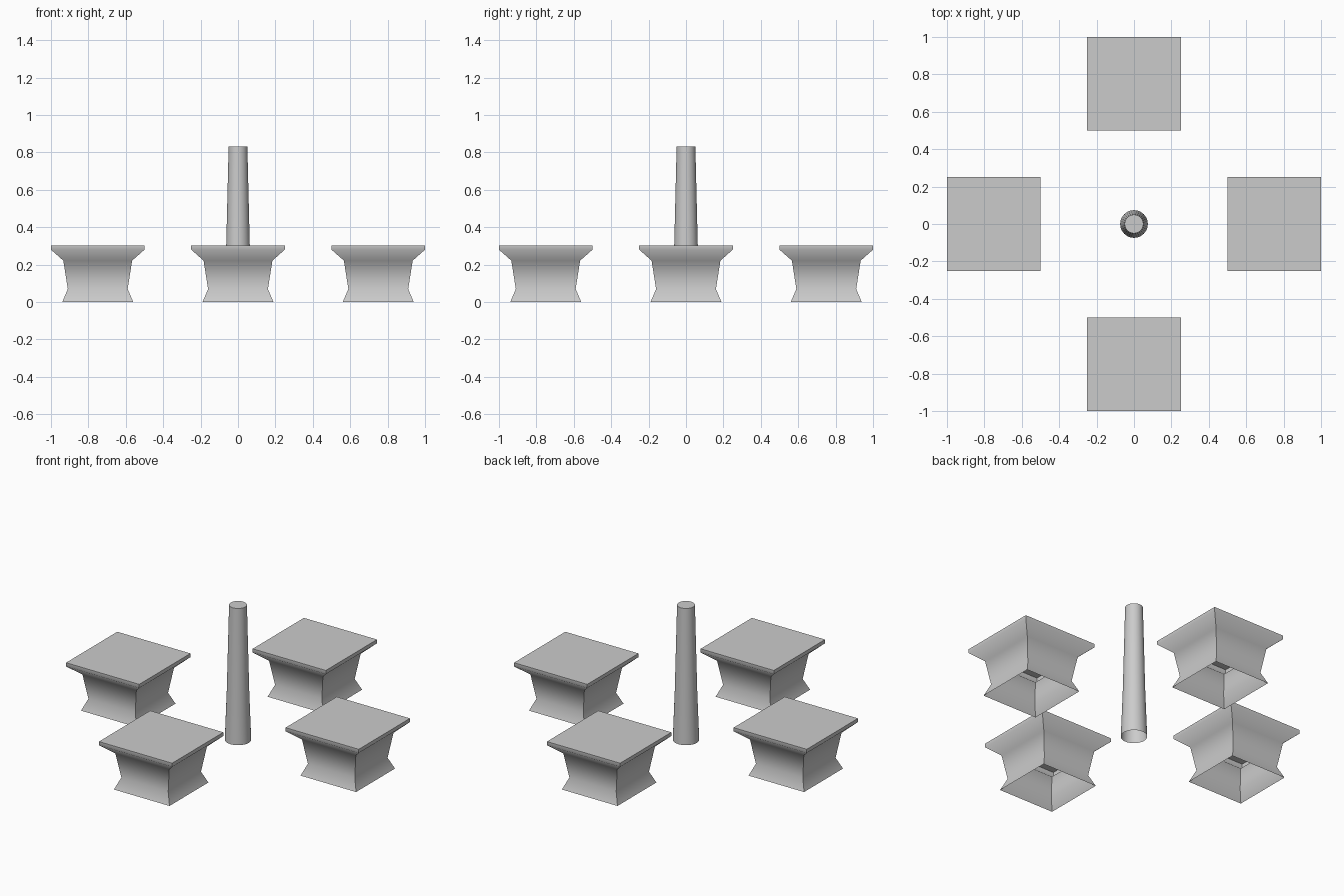
import bpy, bmesh, math

if "Cube" in bpy.data.objects:
    bpy.data.objects.remove(bpy.data.objects["Cube"])


def lathe(name, profile, sides, turn, location, angle):
    """Stack regular rings (radius, z), cap the top, leave the underside open."""
    bm = bmesh.new()
    rings = []
    for r, z in profile:
        rings.append([bm.verts.new((r * math.cos(turn + math.tau * i / sides),
                                    r * math.sin(turn + math.tau * i / sides), z))
                      for i in range(sides)])
    for low, high in zip(rings, rings[1:]):
        for i in range(sides):
            j = (i + 1) % sides
            bm.faces.new((low[i], low[j], high[j], high[i]))
    bm.faces.new(rings[-1])
    mesh = bpy.data.meshes.new(name)
    bm.to_mesh(mesh)
    bm.free()
    obj = bpy.data.objects.new(name, mesh)
    bpy.context.collection.objects.link(obj)
    obj.location = location
    bpy.ops.object.select_all(action='DESELECT')
    obj.select_set(True)
    bpy.context.view_layer.objects.active = obj
    bpy.ops.object.shade_smooth_by_angle(angle=math.radians(angle))
    return obj


# Square stools: half width and height up the waisted side
stool_profile = [(0.19, 0), (0.16, 0.07), (0.184, 0.222), (0.25, 0.28), (0.25, 0.303)]
corner_profile = [(h * math.sqrt(2), z) for h, z in stool_profile]
for side, (x, y) in {"right": (0.75, 0), "back": (0, 0.75),
                     "left": (-0.75, 0), "front": (0, -0.75)}.items():
    lathe("stool_" + side, corner_profile, 4, math.pi / 4, (x, y, 0), 55)

# Tapered round table pedestal
lathe("pedestal", [(0.074, 0), (0.063, 0.3), (0.05, 0.833)], 32, 0, (0, 0, 0), 40)
